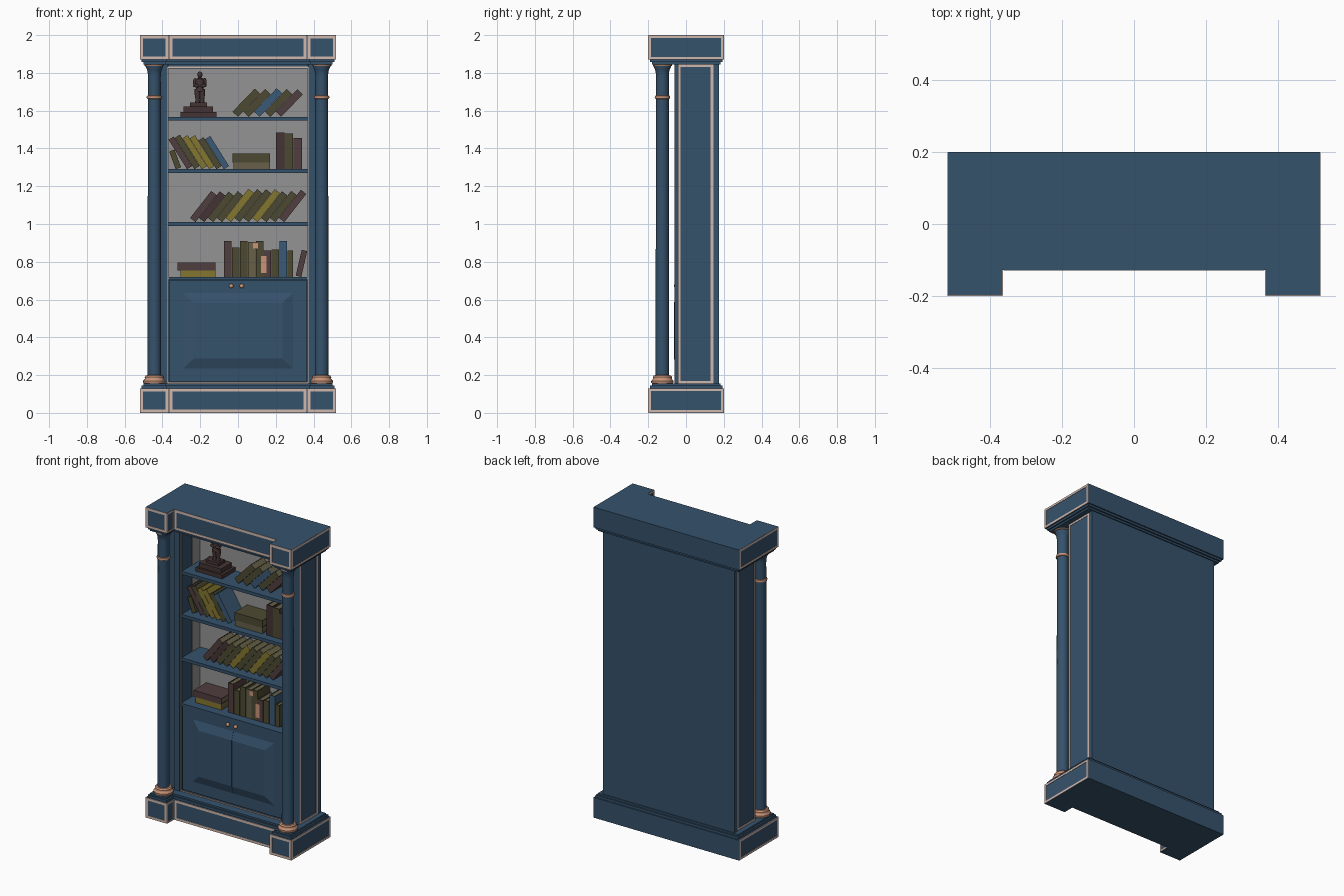
import bpy, bmesh, math, random
from mathutils import Matrix

random.seed(4)
cube = bpy.data.objects.get("Cube")
if cube:
    bpy.data.objects.remove(cube, do_unlink=True)


def material(name, *rgb):
    mat = bpy.data.materials.new(name)
    mat.use_nodes = True
    mat.diffuse_color = (*rgb, 1)
    mat.node_tree.nodes["Principled BSDF"].inputs["Base Color"].default_value = (*rgb, 1)
    return mat


blue = material("painted blue", .036, .084, .148)
trim = material("pale pink trim", .63, .48, .42)
copper = material("copper", .59, .3, .19)
grey = material("grey lining", .3, .295, .3)
bronze = material("dark bronze", .058, .034, .034)
olive = material("olive cover", .073, .067, .032)
mustard = material("mustard cover", .23, .18, .028)
maroon = material("maroon cover", .08, .047, .049)
navy = material("steel blue cover", .042, .1, .18)
khaki = material("khaki pages", .135, .118, .066)
COVERS = {"o": olive, "y": mustard, "m": maroon, "b": navy, "k": khaki, "d": bronze}


def finish(name, bm, *mats, smooth=False):
    bmesh.ops.recalc_face_normals(bm, faces=bm.faces)
    mesh = bpy.data.meshes.new(name)
    bm.to_mesh(mesh)
    bm.free()
    for mat in mats:
        mesh.materials.append(mat)
    obj = bpy.data.objects.new(name, mesh)
    bpy.context.scene.collection.objects.link(obj)
    if smooth:
        bpy.ops.object.select_all(action="DESELECT")
        obj.select_set(True)
        bpy.context.view_layer.objects.active = obj
        bpy.ops.object.shade_smooth_by_angle(angle=math.radians(35))
    return obj


def add_box(bm, x0, x1, y0, y1, z0, z1, slot=0):
    size = Matrix.Diagonal((x1 - x0, y1 - y0, z1 - z0, 1))
    centre = Matrix.Translation(((x0 + x1) / 2, (y0 + y1) / 2, (z0 + z1) / 2))
    verts = bmesh.ops.create_cube(bm, size=1, matrix=centre @ size)["verts"]
    for face in {f for v in verts for f in v.link_faces}:
        face.material_index = slot
    return verts


def box(name, mat, *bounds):
    bm = bmesh.new()
    add_box(bm, *bounds)
    return finish(name, bm, mat)


def frame(name, axis, at, a0, a1, z0, z1, w=.016):
    """Thin rectangular border lying on a plane of constant x or y."""
    bm = bmesh.new()
    for a, b, low, high in ((a0, a0 + w, z0, z1), (a1 - w, a1, z0, z1),
                            (a0 + w, a1 - w, z0, z0 + w), (a0 + w, a1 - w, z1 - w, z1)):
        depth = (at - .002, at + .002)
        add_box(bm, *((a, b, *depth) if axis == "y" else (*depth, a, b)), low, high)
    return finish(name, bm, trim)


def lathe(name, mat, profile, x, y, steps=24):
    bm = bmesh.new()
    verts = [bm.verts.new((r, 0, z)) for r, z in profile]
    edges = [bm.edges.new(pair) for pair in zip(verts, verts[1:])]
    bmesh.ops.spin(bm, geom=verts + edges, cent=(0, 0, 0), axis=(0, 0, 1),
                   angle=math.tau, steps=steps)
    bmesh.ops.remove_doubles(bm, verts=bm.verts, dist=.0001)
    bmesh.ops.translate(bm, verts=bm.verts, vec=(x, y, 0))
    return finish(name, bm, mat, smooth=True)


def ball(name, mat, centre, size):
    bm = bmesh.new()
    bmesh.ops.create_uvsphere(bm, u_segments=16, v_segments=10, radius=1,
                              matrix=Matrix.Translation(centre) @ Matrix.Diagonal((*size, 1)))
    return finish(name, bm, mat, smooth=True)


def slab(name, inset, z0, z1):
    """Plinth footprint with two corner blocks standing forward."""
    half = [(.52 - inset, .202 - inset), (.52 - inset, inset - .2),
            (.365 + inset, inset - .2), (.365 + inset, inset - .13)]
    outline = half + [(-x, y) for x, y in reversed(half)]
    bm = bmesh.new()
    face = bm.faces.new([bm.verts.new((x, y, z0)) for x, y in outline])
    top = bmesh.ops.extrude_face_region(bm, geom=[face])["geom"]
    bmesh.ops.translate(bm, vec=(0, 0, z1 - z0),
                        verts=[g for g in top if isinstance(g, bmesh.types.BMVert)])
    return finish(name, bm, blue)


# Base and cornice, each with stepped mouldings and pale borders
slab("base", .002, 0, .13)
slab("base_lower_moulding", .01, .13, .145)
slab("base_upper_moulding", .02, .145, .156)
slab("cornice", .002, 1.87, 2)
slab("cornice_upper_moulding", .01, 1.857, 1.87)
slab("cornice_lower_moulding", .02, 1.845, 1.857)
for part, z0, z1 in (("base", .001, .13), ("cornice", 1.87, 1.999)):
    frame(part + "_front_trim", "y", -.128, -.363, .363, z0, z1)
    for side, s in (("left", 1), ("right", -1)):
        a, b = sorted((s * .367, s * .519))
        frame(f"{part}_{side}_block_trim", "y", -.198, a, b, z0, z1)
        frame(f"{part}_{side}_side_trim", "x", s * .518, -.199, .199, z0, z1, .014)
        frame(f"{part}_{side}_return_trim", "x", s * .367, -.199, -.13, z0, z1, .01)

# Carcass
LOW, HIGH, BACK, SIDE = .155, 1.846, .14, .465
box("back_panel", blue, -SIDE - .003, SIDE + .003, .145, .175, LOW, HIGH)
box("grey_lining", grey, -.37, .37, BACK, BACK + .005, .72, 1.83)
box("top_rail", blue, -.37, .37, -.05, BACK, 1.823, HIGH)
for side, s in (("left", 1), ("right", -1)):
    box(side + "_wall", blue, *sorted((s * .37, s * SIDE)), -.042, .145, LOW, HIGH)
    box(side + "_grey_lining", grey, *sorted((s * .368, s * .371)), .06, BACK, .72, 1.823)
    box(side + "_stile", blue, *sorted((s * .372, s * .41)), -.062, -.04, LOW, HIGH)
    frame(side + "_wall_trim", "x", s * SIDE, -.042, .145, LOW, HIGH, .014)
frame("opening_trim", "y", -.054, -.375, .375, LOW, 1.833, .008)

# Columns
for side, s in (("left", 1), ("right", -1)):
    x, y = s * .443, -.125
    lathe(side + "_column", blue, [(0, .19), (.036, .19), (.034, 1.78), (.035, 1.8),
          (.038, 1.815), (.046, 1.832), (.047, HIGH), (0, HIGH)], x, y)
    lathe(side + "_column_foot", copper, [(0, LOW), (.055, LOW), (.059, .162), (.059, .17),
          (.053, .176), (.05, .182), (.051, .19), (.045, .198), (.034, .2), (0, .2)], x, y)
    lathe(side + "_column_ring", copper, [(.033, 1.661), (.039, 1.664), (.041, 1.671),
          (.039, 1.678), (.033, 1.681)], x, y)
    lathe(side + "_capital_ring", copper, [(.044, 1.835), (.051, 1.837), (.051, 1.843),
          (.044, 1.845)], x, y)

# Shelves and cupboard
for name, z in (("lower_shelf", 1.01), ("middle_shelf", 1.29), ("upper_shelf", 1.567)):
    box(name, blue, -.37, .37, -.045, BACK, z - .02, z)
box("cupboard_top", blue, -.37, .37, -.052, BACK, .705, .72)
box("cupboard_body", blue, -.37, .37, -.03, BACK, LOW, .705)
for side, s in (("left", 1), ("right", -1)):
    box(side + "_door", blue, *sorted((s * .001, s * .365)), -.046, -.03, .165, .702)
    # Raised panel: the front corners are drawn in, except along the meeting edge
    bm = bmesh.new()
    for v in add_box(bm, *sorted((s * .0005, s * .29)), -.064, -.046, .235, .635):
        if v.co.y < -.06:
            v.co.z += .052 if v.co.z < .4 else -.052
            v.co.x -= s * .055 if abs(v.co.x) > .1 else 0
    finish(side + "_door_panel", bm, blue)
    ball(side + "_knob", copper, (s * .028 - .008, -.054, .672), (.012, .01, .012))


# Books: cover boards, spine and a page block, leaning about the lower corner
def book(name, cover, x, z, w, h, tilt=0, deep=.13):
    board = min(.005, w / 5)
    front, back = .005, .005 + deep
    bm = bmesh.new()
    add_box(bm, -w, board - w, front, back, 0, h)
    add_box(bm, -board, 0, front, back, 0, h)
    add_box(bm, board - w, -board, front, front + board, 0, h)
    add_box(bm, board - w, -board, front + board, back - .004, .004, h - .004, 1)
    if tilt < 0:
        bmesh.ops.translate(bm, verts=bm.verts, vec=(w, 0, 0))
    place = Matrix.Translation((x, 0, z)) @ Matrix.Rotation(math.radians(tilt), 4, "Y")
    bmesh.ops.transform(bm, matrix=place, verts=bm.verts)
    return finish(name, bm, COVERS[cover], khaki)


def leaning_row(name, covers, x, z, step, w, h, tilt):
    for i, cover in enumerate(covers):
        tall = h * random.uniform(.92, 1.04)
        book(f"{name}_book_{i + 1}", cover, x + i * step, z, w, tall, tilt)


def upright_row(name, covers, x, z, heights, w):
    for i, (cover, h) in enumerate(zip(covers, heights)):
        book(f"{name}_book_{i + 1}", cover, x + w * (i + 1), z, w - .002, h)


leaning_row("top_leaning", "oobom", 0, 1.567, .057, .04, .178, 44)
leaning_row("upper_leaning", "moyyob", -.27, 1.29, .039, .032, .19, -32)
book("corner_book", "o", -.33, 1.29, .03, .1, -20)
leaning_row("middle_leaning", "mdooyooyoom", -.225, 1.01, .047, .036, .19, 38)
upright_row("upper_upright", "dom", .198, 1.29, (.195, .19, .165), .047)
upright_row("lower_upright", "mookomob", -.076, .72, (.19, .155, .19, .185, .19, .14, .145, .19), .042)
book("lower_end_book", "o", .292, .72, .03, .14)
book("lower_leaning_book", "m", .335, .72, .03, .14, 13)
for name, cover, x, z, w, h in (("upper_stack_bottom", "k", -.025, 1.29, .036, .195),
                                ("upper_stack_top", "o", -.03, 1.326, .048, .2),
                                ("lower_stack_bottom", "y", -.305, .72, .035, .185),
                                ("lower_stack_top", "m", -.32, .755, .04, .2)):
    book(name, cover, x, z, w, h, 90)
# Spine labels
box("upper_spine_label", copper, .08, .105, .003, .006, .87, .9)
box("lower_spine_label", copper, .122, .15, .003, .006, .74, .83)

# Statuette on a stepped pedestal
sx, sy = -.21, .07
for name, half, z0, z1 in (("pedestal_foot", .095, 1.567, 1.592),
                           ("pedestal_middle", .078, 1.592, 1.622),
                           ("pedestal_top", .045, 1.622, 1.642)):
    box(name, bronze, sx - half, sx + half, sy - half * .7, sy + half * .7, z0, z1)
sx += .008
for side, s in (("left", 1), ("right", -1)):
    lathe(f"statuette_{side}_leg", bronze, [(0, 1.642), (.014, 1.642), (.011, 1.66), (.016, 1.69),
          (.015, 1.715), (0, 1.715)], sx + s * .012, sy, 12)
    ball(f"statuette_{side}_upper_arm", bronze, (sx + s * .026, sy, 1.75), (.01, .01, .023))
    ball(f"statuette_{side}_forearm", bronze, (sx + s * .018, sy - .014, 1.732), (.018, .009, .009))
lathe("statuette_torso", bronze, [(0, 1.7), (.024, 1.702), (.018, 1.725), (.025, 1.755),
      (.02, 1.768), (.008, 1.774), (.007, 1.782), (0, 1.782)], sx, sy, 16)
ball("statuette_head", bronze, (sx, sy, 1.79), (.014, .015, .017))
